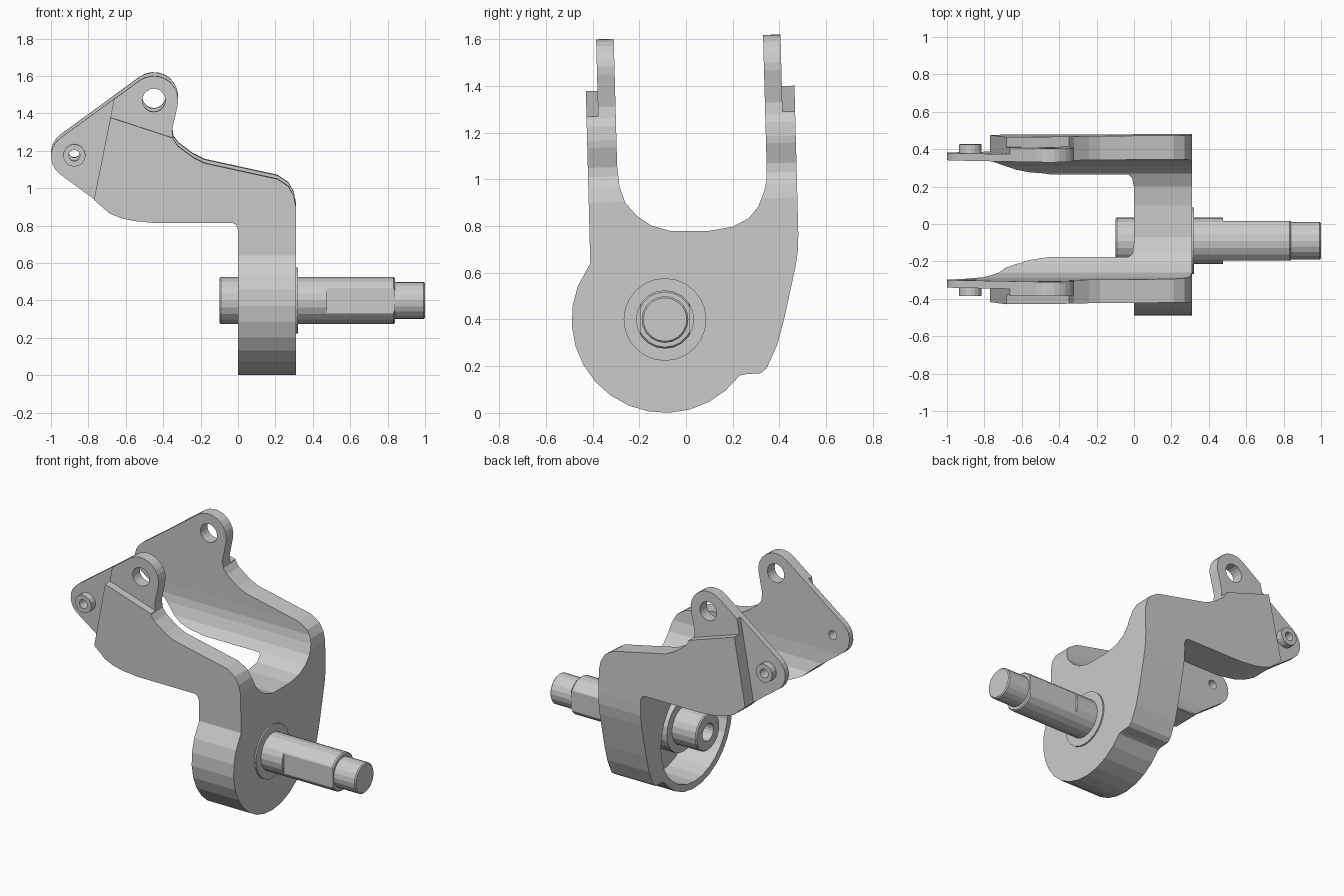
import bpy, bmesh
from math import radians, sin, cos, pi
from mathutils import Matrix

if "Cube" in bpy.data.objects:
    bpy.data.objects.remove(bpy.data.objects["Cube"])

TILT = Matrix.Rotation(radians(1.5), 4, 'X')   # the fork leans slightly sideways
MID = 0.052                                    # fork centre plane (before tilt)
SY, SZ = -0.09, 0.4                            # shaft axis


def arc(cx, cy, r, a0, a1, n):
    """n + 1 points on an arc, degrees."""
    return [(cx + r * cos(radians(a0 + (a1 - a0) * i / n)),
             cy + r * sin(radians(a0 + (a1 - a0) * i / n))) for i in range(n + 1)]


def circle(cx, cy, r, n=20):
    return arc(cx, cy, r, 0, 360, n)[:-1]


def finish(name, bm):
    bmesh.ops.remove_doubles(bm, verts=bm.verts, dist=1e-5)
    bmesh.ops.recalc_face_normals(bm, faces=bm.faces)
    me = bpy.data.meshes.new(name)
    bm.to_mesh(me)
    bm.free()
    ob = bpy.data.objects.new(name, me)
    bpy.context.collection.objects.link(ob)
    return ob


def prism(name, pts, axis, lo, hi, tilt=False):
    """Extrude a yz profile along x, or an xz profile along y."""
    bm = bmesh.new()
    put = (lambda p, d: (d, p[0], p[1])) if axis == 'x' else (lambda p, d: (p[0], d, p[1]))
    a = [bm.verts.new(put(p, lo)) for p in pts]
    b = [bm.verts.new(put(p, hi)) for p in pts]
    bm.faces.new(a)
    bm.faces.new(b[::-1])
    for i in range(len(pts)):
        j = (i + 1) % len(pts)
        bm.faces.new((a[i], b[i], b[j], a[j]))
    if tilt:
        bm.transform(TILT)
    return finish(name, bm)


def lathe_x(name, prof, n=20):
    """Revolve (x, radius) points around the shaft axis; ends lie on the axis."""
    bm = bmesh.new()
    vs = [bm.verts.new((x, SY, SZ + r)) for x, r in prof]
    es = [bm.edges.new(e) for e in zip(vs, vs[1:])]
    bmesh.ops.spin(bm, geom=vs + es, cent=(0, SY, SZ), axis=(1, 0, 0),
                   angle=2 * pi, steps=n, use_merge=True)
    return finish(name, bm)


def boolean(ob, tool, op='DIFFERENCE'):
    m = ob.modifiers.new("cut", 'BOOLEAN')
    m.operation, m.object, m.solver = op, tool, 'EXACT'
    me = bpy.data.meshes.new_from_object(ob.evaluated_get(bpy.context.evaluated_depsgraph_get()))
    ob.modifiers.clear()
    ob.data = me
    bpy.data.objects.remove(tool)


# Fork body: side outline crossed with the U-shaped end outline
side = ([(0, -0.1), (0.31, -0.1), (0.31, 0.91), (0.298, 0.97), (0.27, 1.02), (0.21, 1.06),
         (-0.18, 1.145), (-0.24, 1.175), (-0.32, 1.235), (-0.345, 1.27), (-0.352, 1.32)]
        + arc(-0.45, 1.48, 0.13, -10, 125, 9)
        + arc(-0.88, 1.18, 0.12, 125, 232, 7)
        + [(-0.77, 0.95), (-0.69, 0.878), (-0.63, 0.852), (-0.56, 0.836), (-0.45, 0.825),
           (-0.03, 0.825), (-0.01, 0.815), (0, 0.79)])
end = (arc(SY, SZ, 0.4, 159, 323, 13)
       + [(0.25, 0.165), (0.32, 0.17), (0.345, 0.19), (0.39, 0.29), (0.42, 0.4), (0.47, 0.63),
          (0.48, 0.7), (0.481, 0.77), (0.454, 1.8), (0.325, 1.8), (0.345, 1.07), (0.345, 1.0),
          (0.335, 0.95), (0.31, 0.885), (0.27, 0.835), (0.2, 0.797), (0.1, 0.78),
          (-0.07, 0.78), (-0.15, 0.803), (-0.21, 0.843), (-0.26, 0.9), (-0.285, 0.97),
          (-0.295, 1.06), (-0.315, 1.8), (-0.44, 1.8), (-0.41, 0.64)])
fork = prism("fork_body", side, 'y', -1, 1, True)
boolean(fork, prism("end_outline", end, 'x', -1.3, 0.6), 'INTERSECT')

# Thinner ear and tail steps on the outside of both arms
ear = [(-0.75, 1.411), (-0.27, 1.254), (-0.2, 1.8), (-0.75, 1.8)]
tail = [(-0.79, 0.85), (-0.62, 1.7), (-1.1, 1.7), (-1.1, 0.85)]
for s in (-1, 1):
    for pts, off in ((ear, 0.395), (tail, 0.36)):
        lo, hi = sorted((MID + s * off, MID + s * 0.8))
        boolean(fork, prism("step_cutter", pts, 'y', lo, hi, True))

# Pivot holes, pin holes and rear cavity
boolean(fork, prism("pivot_cutter", circle(-0.45, 1.48, 0.062), 'y', -1, 1, True))
boolean(fork, prism("pin_cutter", circle(-0.875, 1.185, 0.03, 14), 'y', -1, 1, True))
boolean(fork, prism("cavity_cutter", circle(SY, SZ, 0.355, 28), 'x', -0.1, 0.25))

# Collars around the pin holes
for s, side_name in ((-1, "front"), (1, "back")):
    lo, hi = sorted((MID + s * 0.355, MID + s * 0.405))
    collar = prism(side_name + "_pin_collar", circle(-0.875, 1.185, 0.06, 16), 'y', lo, hi, True)
    boolean(collar, prism("bore_cutter", circle(-0.875, 1.185, 0.03, 14), 'y', -1, 1, True))

# Hub around the shaft, slightly proud of the front face
lathe_x("shaft_hub", [(0.08, 0), (0.08, 0.177), (0.32, 0.177), (0.32, 0)], 24)

# Stepped shaft with a blind bore at the inner end and two flats
shaft = lathe_x("shaft", [(0.2, 0), (0.2, 0.058), (-0.1, 0.058), (-0.1, 0.118), (-0.092, 0.125),
                          (0.832, 0.125), (0.84, 0.118), (0.84, 0.1), (0.993, 0.1),
                          (1.0, 0.093), (1.0, 0)])
flat = [(0.475, 0.2), (0.9, 0.2), (0.9, 0.6), (0.475, 0.6)]
for s in (-1, 1):
    lo, hi = sorted((SY + s * 0.105, SY + s * 0.3))
    boolean(shaft, prism("flat_cutter", flat, 'y', lo, hi))
